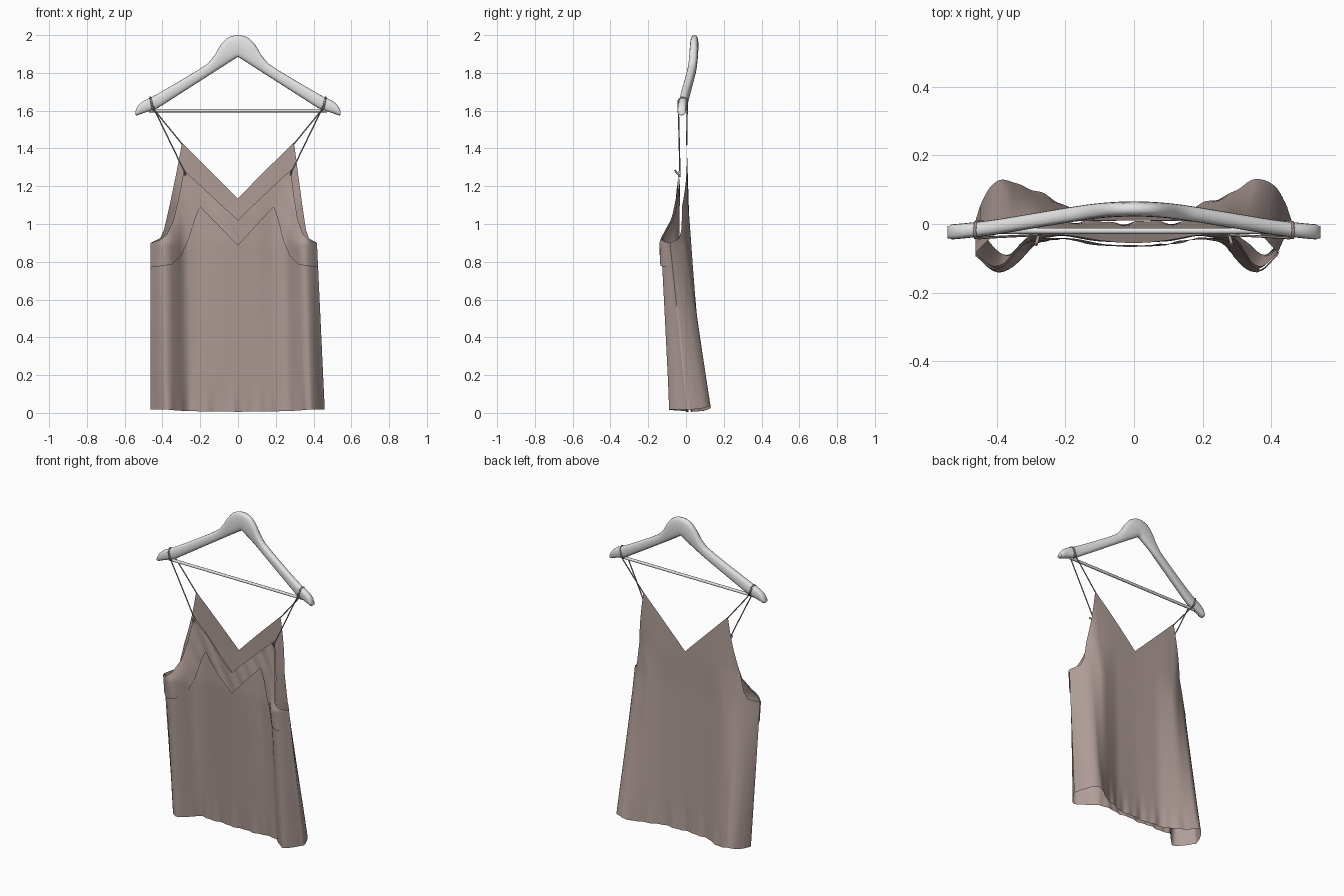
import bpy, bmesh, math
from mathutils import Vector

if "Cube" in bpy.data.objects:
    bpy.data.objects.remove(bpy.data.objects["Cube"])


def material(name, color):
    m = bpy.data.materials.new(name)
    m.use_nodes = True
    m.diffuse_color = (*color, 1)
    m.node_tree.nodes["Principled BSDF"].inputs["Base Color"].default_value = (*color, 1)
    return m


SATIN = material("dusty satin", (0.43, 0.335, 0.31))
WHITE = material("white wood", (0.77, 0.77, 0.77))


def finish(name, bm, mat, angle=50):
    bmesh.ops.remove_doubles(bm, verts=bm.verts, dist=0.0004)
    me = bpy.data.meshes.new(name)
    bm.to_mesh(me)
    bm.free()
    ob = bpy.data.objects.new(name, me)
    bpy.context.collection.objects.link(ob)
    me.materials.append(mat)
    bpy.ops.object.select_all(action='DESELECT')
    ob.select_set(True)
    bpy.context.view_layer.objects.active = ob
    bpy.ops.object.shade_smooth_by_angle(angle=math.radians(angle))


def lerp(points, x):
    """Piecewise linear lookup through (x, value) points."""
    if x <= points[0][0]:
        return points[0][1]
    for (a, p), (b, q) in zip(points, points[1:]):
        if x <= b:
            return p + (q - p) * (x - a) / (b - a)
    return points[-1][1]


def soft(points, x, r):
    """Lookup with rounded corners."""
    return sum(lerp(points, abs(x + r * k / 3)) for k in range(-3, 4)) / 7


def skin(bm, rows, closed=False):
    """Quads between successive rows of points."""
    vs = [[bm.verts.new(p) for p in row] for row in rows]
    n = len(rows[0])
    for a, b in zip(vs, vs[1:]):
        for i in range(n if closed else n - 1):
            j = (i + 1) % n
            bm.faces.new((a[i], a[j], b[j], b[i]))
    return vs


# Hanger: rounded sections lofted across the width
UPPER = [(0, 2.0), (.03, 1.997), (.065, 1.98), (.095, 1.945), (.125, 1.89), (.16, 1.85),
         (.22, 1.81), (.32, 1.75), (.45, 1.675), (.5, 1.652), (.525, 1.632), (.538, 1.612), (.543, 1.597)]
LOWER = [(0, 1.885), (.43, 1.61), (.5, 1.587), (.535, 1.574), (.543, 1.577)]
DEPTH = [(0, .045), (.1, .04), (.2, .025), (.3, .008), (.42, -.012), (.543, -.025)]
xs = [i * .02 for i in range(27)] + [.53, .538, .543]
xs = [-x for x in reversed(xs[1:])] + xs
rows = []
for x in xs:
    top, low = lerp(UPPER, abs(x)), lerp(LOWER, abs(x))
    y, h = soft(DEPTH, x, .04), (top - low) / 2
    d = .022 if abs(x) < .535 else .018
    ring = []
    for k in range(16):
        a = math.tau * k / 16
        c, s = math.cos(a), math.sin(a)
        ring.append((x, y + d * math.copysign(abs(c) ** .7, c),
                     low + h + h * math.copysign(abs(s) ** .8, s)))
    rows.append(ring)
bm = bmesh.new()
ends = skin(bm, rows, closed=True)
bm.faces.new(ends[0])
bm.faces.new(ends[-1])
bmesh.ops.recalc_face_normals(bm, faces=bm.faces)
finish("hanger", bm, WHITE)


def tube(name, points, radius, mat):
    cu = bpy.data.curves.new(name, 'CURVE')
    cu.dimensions = '3D'
    cu.bevel_depth = radius
    cu.bevel_resolution = 2
    cu.use_fill_caps = True
    sp = cu.splines.new('POLY')
    sp.points.add(len(points) - 1)
    for p, co in zip(sp.points, points):
        p.co = (*co, 1)
    cu.materials.append(mat)
    ob = bpy.data.objects.new(name, cu)
    bpy.context.collection.objects.link(ob)


tube("hanger_bar", [(-.47, -.02, 1.6), (.47, -.02, 1.6)], .009, WHITE)

# Depth of each panel across its half width, at several heights
BACK = [(0, [(0, .03), (.35, .04), (.6, .09), (.82, .143), (.94, .10), (1, .01)]),
        (.9, [(0, .01), (.35, .012), (.62, .03), (.82, -.005), (.94, -.055), (1, -.085)]),
        (1.1, [(0, .01), (.5, .015), (.68, .01), (.8, -.025), (1, -.08)]),
        (1.43, [(0, .005), (1, .003)])]
FRONT = [(0, [(0, .005), (.35, .008), (.58, .01), (.7, -.05), (.8, -.093), (.88, -.08), (.95, -.02), (1, .01)]),
         (.9, [(0, -.054), (.25, -.05), (.45, -.033), (.62, -.045), (.72, -.1), (.81, -.135),
               (.9, -.13), (.96, -.1), (1, -.085)]),
         (1.05, [(0, -.056), (.25, -.05), (.45, -.032), (.62, -.042), (.75, -.065), (1, -.09)]),
         (1.3, [(0, -.04), (.4, -.03), (.62, -.028), (1, -.04)])]
# Upper edges, and the lower seam of the front trim
BACK_TOP = [(0, 1.135), (.295, 1.43), (.325, 1.27), (.36, 1.1), (.39, .97), (.41, .925), (.46, .9)]
FRONT_TOP = [(0, 1.02), (.285, 1.285), (.31, 1.15), (.34, 1.02), (.375, .945), (.41, .915), (.46, .9)]
TRIM_LOW = [(0, .885), (.2, 1.09), (.225, 1.03), (.26, .92), (.3, .83), (.35, .785), (.46, .77)]
RIGHT_W = [(0, .46), (.9, .418), (1.4, .46)]


def cloth(u, z, table, out):
    """Point on a panel at width fraction u and height z."""
    side = abs(u)
    # Rounding narrows to nothing at the side seams
    r = min(.045, 1 - side)
    y = lerp([(h, soft(p, side, r)) for h, p in table], z)
    fade = max(0, 1 - z / .22) ** 2 * (1 - side ** 8)
    y += fade * .005 * (math.sin(u * 19) + .6 * math.sin(u * 43 + 1))
    # Wrinkles on the gathered trim
    if out:
        y += out - .002 * (1 + math.sin(u * 31 + z * 40)) * (1 - side ** 4)
    width = lerp(RIGHT_W, z) if u > 0 else .462
    return Vector((u * width, y, z))


def hem(u, back):
    dip = math.exp(-((abs(u) - .85) / .12) ** 2)
    return .006 + .012 * u * u + (.025 * dip if back else .004 * dip) * (1 - u ** 10)


cols = sorted({round(i / 50, 4) for i in range(-50, 51)}
              | {s * round(p[0] / .46, 4) for s in (1, -1) for t in (BACK_TOP, FRONT_TOP, TRIM_LOW) for p in t}
              | {s * (.62 + .01 * i) for s in (1, -1) for i in range(38)})


def panel(bm, table, low, top, steps, out=0):
    rows = []
    for u in cols:
        a, b = low(u), top(u)
        rows.append([cloth(u, a + (b - a) * i / steps, table, out) for i in range(steps + 1)])
    skin(bm, rows)


def edge(points):
    return lambda u: lerp(points, abs(u) * .46)


# Camisole body: front and back joined along the side seams
bm = bmesh.new()
panel(bm, BACK, lambda u: hem(u, True), edge(BACK_TOP), 36)
panel(bm, FRONT, lambda u: hem(u, False), edge(FRONT_TOP), 36)
bmesh.ops.recalc_face_normals(bm, faces=bm.faces)
finish("camisole_body", bm, SATIN, 70)

# Front neckline and underarm trim
bm = bmesh.new()
panel(bm, FRONT, edge(TRIM_LOW), edge(FRONT_TOP), 10, -.008)
finish("front_trim", bm, SATIN, 70)

# Straps looped over the hanger arms, with a small tab at each front peak
for side, name in ((1, "left"), (-1, "right")):
    path = [(.28, -.032, 1.27), (.44, -.04, 1.60), (.452, -.042, 1.63), (.461, -.036, 1.662),
            (.463, -.018, 1.673), (.461, .004, 1.662), (.452, .008, 1.63), (.44, .006, 1.60), (.293, .004, 1.42)]
    tube(name + "_strap", [(side * x, y, z) for x, y, z in path], .0035, SATIN)
    loop = [(.452, -.04, 1.61), (.462, -.04, 1.655), (.465, -.018, 1.672),
            (.462, .004, 1.655), (.452, .004, 1.61), (.447, -.018, 1.598), (.452, -.04, 1.61)]
    tube(name + "_strap_loop", [(side * x, y, z) for x, y, z in loop], .0045, SATIN)
    tube(name + "_strap_tab", [(side * .285, -.06, 1.285), (side * .277, -.03, 1.25)], .005, SATIN)
